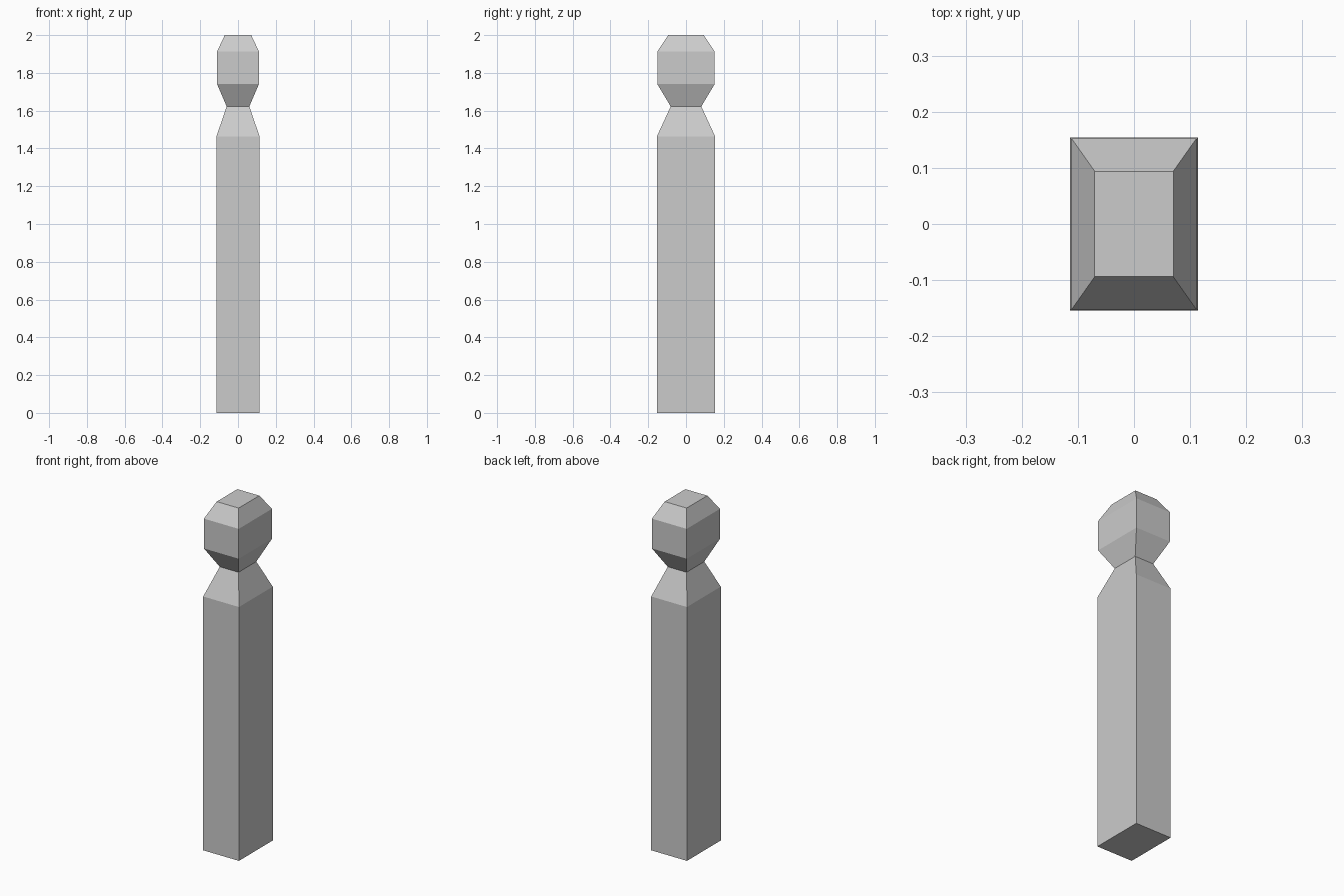
import bpy
import bmesh

if "Cube" in bpy.data.objects:
    bpy.data.objects.remove(bpy.data.objects["Cube"])

# Rectangular sections of the post, bottom to top: (z, half width x, half depth y)
SECTIONS = [
    (0.0, 0.114, 0.154),     # foot
    (1.464, 0.114, 0.154),   # shoulder
    (1.622, 0.060, 0.081),   # neck
    (1.741, 0.111, 0.152),   # head underside
    (1.913, 0.111, 0.152),   # head top edge
    (2.0, 0.070, 0.094),     # flat cap
]


def loft_rectangles(name, sections):
    bm = bmesh.new()
    rings = [[bm.verts.new((sx * hx, sy * hy, z))
              for sx, sy in ((-1, -1), (1, -1), (1, 1), (-1, 1))]
             for z, hx, hy in sections]
    for low, high in zip(rings, rings[1:]):
        for i in range(4):
            j = (i + 1) % 4
            bm.faces.new((low[i], low[j], high[j], high[i]))
    bm.faces.new(rings[0][::-1])
    bm.faces.new(rings[-1])
    mesh = bpy.data.meshes.new(name)
    bm.to_mesh(mesh)
    bm.free()
    obj = bpy.data.objects.new(name, mesh)
    bpy.context.collection.objects.link(obj)
    return obj


# Single continuous post with a notched neck and chamfered head
loft_rectangles("post", SECTIONS)
